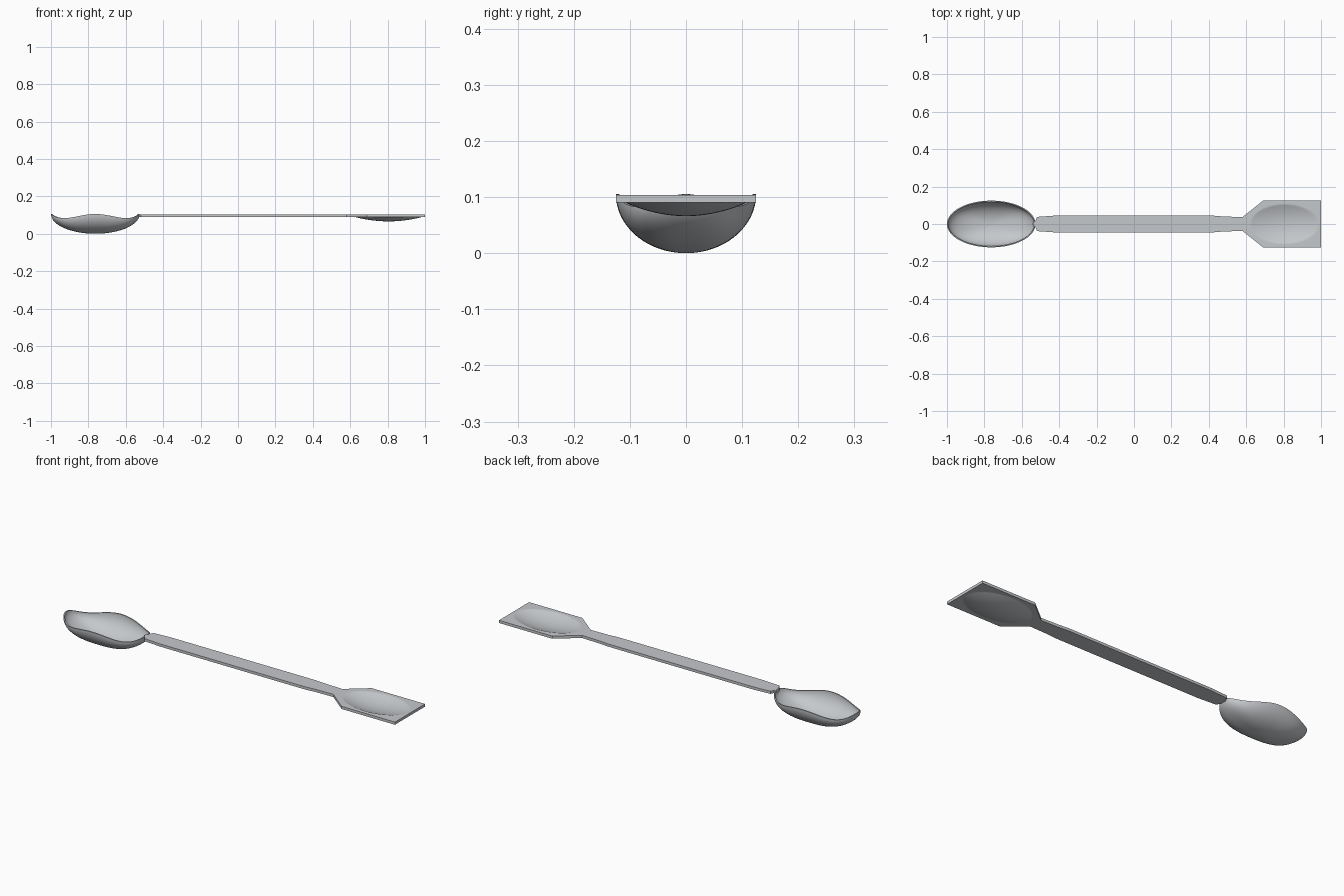
import bpy, bmesh, math

cube = bpy.data.objects.get("Cube")
if cube:
    bpy.data.objects.remove(cube, do_unlink=True)

steel = bpy.data.materials.new("light_grey_steel")
steel.use_nodes = True
colour = (0.56, 0.58, 0.60, 1)
steel.diffuse_color = colour
steel.node_tree.nodes["Principled BSDF"].inputs["Base Color"].default_value = colour


def make_sheet(name, rows, thickness, closed=False):
    """Skin rows of points into a sheet, then thicken it downwards or inwards."""
    bm = bmesh.new()
    grid = [[bm.verts.new(p) for p in row] for row in rows]
    for a, b in zip(grid, grid[1:]):
        n = len(a)
        for i in range(n if closed else n - 1):
            j = (i + 1) % n
            bm.faces.new((a[i], b[i], b[j], a[j]))
    bmesh.ops.remove_doubles(bm, verts=bm.verts, dist=1e-5)
    bmesh.ops.recalc_face_normals(bm, faces=bm.faces)
    bm.faces.ensure_lookup_table()
    if bm.faces[0].normal.z < 0:
        bmesh.ops.reverse_faces(bm, faces=bm.faces)
    mesh = bpy.data.meshes.new(name)
    bm.to_mesh(mesh)
    bm.free()
    mesh.materials.append(steel)
    obj = bpy.data.objects.new(name, mesh)
    bpy.context.collection.objects.link(obj)
    bpy.ops.object.select_all(action="DESELECT")
    obj.select_set(True)
    bpy.context.view_layer.objects.active = obj
    solid = obj.modifiers.new("thickness", "SOLIDIFY")
    solid.thickness = abs(thickness)
    solid.offset = -1 if thickness > 0 else 1
    bpy.ops.object.modifier_apply(modifier=solid.name)
    bpy.ops.object.shade_smooth_by_angle(angle=math.radians(35))
    return obj


# Spoon bowl: half ellipsoid with a wavy rim
def bowl_point(phi, theta):
    r = math.sin(phi)
    rim = 0.094 + 0.011 * math.cos(4 * theta)
    return (-0.763 + 0.237 * r * math.cos(theta),
            0.125 * r * math.sin(theta),
            rim * (1 - math.cos(phi)))


RINGS, SIDES = 24, 96
make_sheet("spoon_bowl",
           [[bowl_point(math.pi / 2 * i / RINGS, math.tau * k / SIDES)
             for k in range(SIDES)] for i in range(RINGS + 1)],
           -0.006, closed=True)

# Handle and spatula blade: one flat strip following a half-width outline
TOP = 0.104
OUTLINE = [(-0.54, 0.008), (-0.528, 0.015), (-0.518, 0.038), (-0.42, 0.045),
           (0.42, 0.045), (0.48, 0.04), (0.58, 0.037), (0.69, 0.125), (1.0, 0.125)]


def strip_rows(outline, step, across):
    rows = []
    for (x0, w0), (x1, w1) in zip(outline, outline[1:]):
        n = max(1, round((x1 - x0) / step))
        for i in range(n + (x1 == outline[-1][0])):
            x = x0 + (x1 - x0) * i / n
            w = w0 + (w1 - w0) * i / n
            row = []
            for k in range(across + 1):
                y = w * (2 * k / across - 1)
                # Shallow oval dish pressed into the blade
                r2 = ((x - 0.805) / 0.18) ** 2 + (y / 0.105) ** 2
                row.append((x, y, TOP - 0.024 * max(0, 1 - r2)))
            rows.append(row)
    return rows


make_sheet("handle", strip_rows(OUTLINE[:7], 2, 2), 0.014)
make_sheet("spatula_blade", strip_rows(OUTLINE[6:], 0.006, 48), 0.014)
